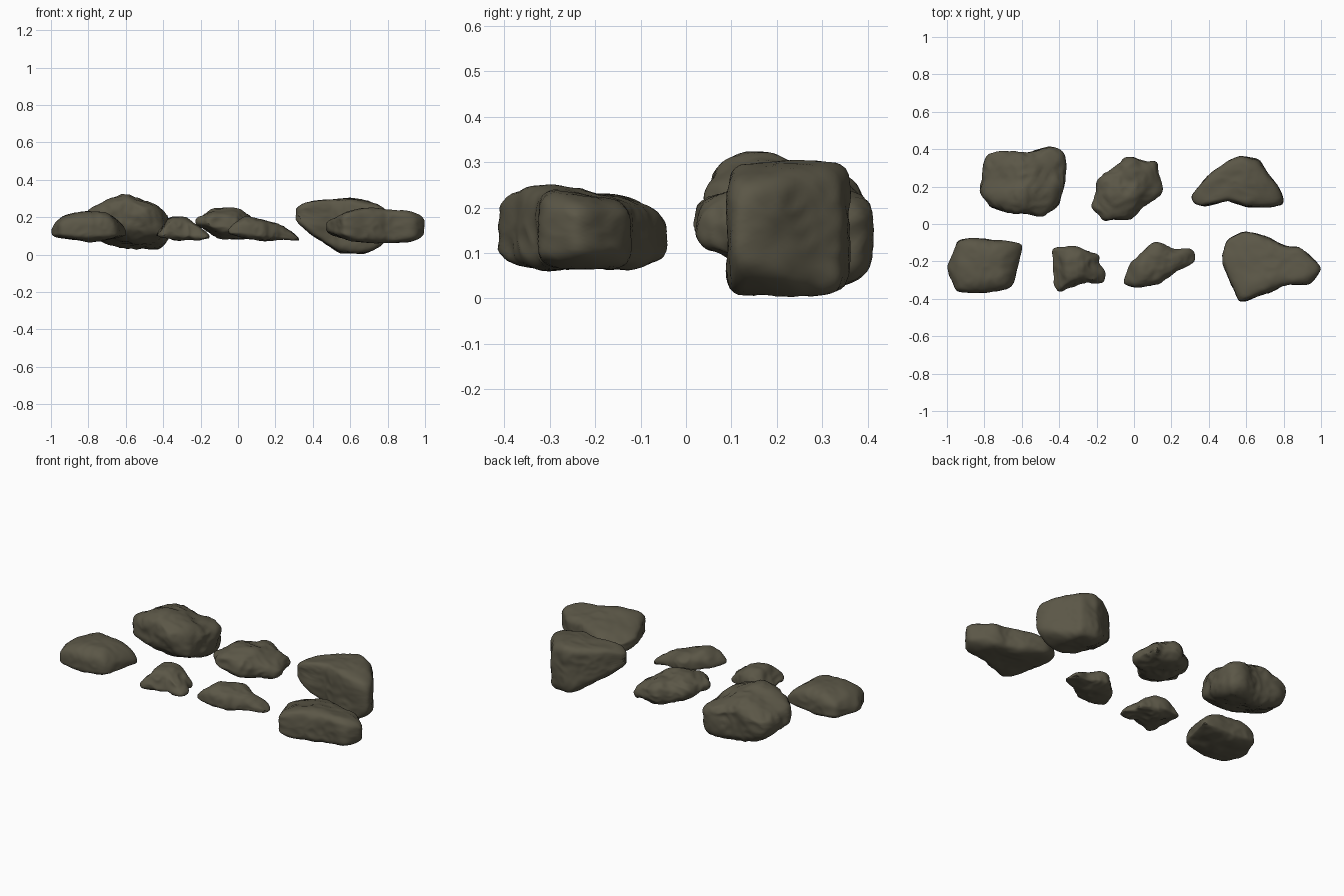
import bpy, bmesh, math
from mathutils import Vector, noise

if "Cube" in bpy.data.objects:
    bpy.data.objects.remove(bpy.data.objects["Cube"])

stone = bpy.data.materials.new("olive grey stone")
stone.use_nodes = True
colour = (0.105, 0.095, 0.063, 1)
stone.diffuse_color = colour
bsdf = stone.node_tree.nodes["Principled BSDF"]
bsdf.inputs["Base Color"].default_value = colour
bsdf.inputs["Roughness"].default_value = 0.9


def cross(a, b):
    return a[0] * b[1] - a[1] * b[0]


def reach(outline, d):
    """Distance from the centre to the outline along direction d."""
    best = 0
    for a, b in zip(outline, outline[1:] + outline[:1]):
        edge = b - a
        k = cross(d, edge)
        if abs(k) < 1e-9:
            continue
        t, u = cross(a, edge) / k, cross(a, d) / k
        if -1e-6 <= u <= 1 + 1e-6:
            best = max(best, t)
    return best


def height(profile, x):
    """Linear height along a list of (x, z) points."""
    if x <= profile[0][0]:
        return profile[0][1]
    for (xa, za), (xb, zb) in zip(profile, profile[1:]):
        if x <= xb:
            return za + (zb - za) * (x - xa) / (xb - xa)
    return profile[-1][1]


def rock(name, outline, top, bottom, boxy=3, slope=0, dip=0, rough=0.012, waist=0.5):
    """Rounded block filling a plan outline between a top and a bottom profile.
    slope and dip tilt the top and the underside from front to back."""
    xs, ys = zip(*outline)
    centre = Vector(((min(xs) + max(xs)) / 2, (min(ys) + max(ys)) / 2))
    plan = [Vector(p) - centre for p in outline]
    bm = bmesh.new()
    bmesh.ops.create_icosphere(bm, subdivisions=5, radius=1)
    for v in bm.verts:
        flat = math.hypot(v.co.x, v.co.y)
        d = Vector((v.co.x, v.co.y)) / flat if flat > 1e-6 else Vector((1, 0))
        swell = (flat ** boxy + abs(v.co.z) ** boxy) ** (-1 / boxy)
        p = d * reach(plan, d) * flat * swell
        h = v.co.z * swell
        x, y = centre + p
        hi, lo = height(top, x), height(bottom, x)
        middle = lo + (hi - lo) * waist
        if h > 0:
            z = middle + h * (hi - middle + slope * p.y)
        else:
            z = middle - h * (lo - middle + dip * p.y)
        v.co = (x, y, z)
    # Even out the corners, then add broad dents and fine chips
    for _ in range(3):
        bmesh.ops.smooth_vert(bm, verts=bm.verts, factor=0.5,
                              use_axis_x=True, use_axis_y=True, use_axis_z=True)
    bm.normal_update()
    moves = []
    for v in bm.verts:
        broad = noise.noise(v.co * 9)
        chip = abs(noise.noise(v.co * 19))
        moves.append(v.normal * rough * (broad - chip * 0.7 + 0.2))
    for v, m in zip(bm.verts, moves):
        v.co += m
    mesh = bpy.data.meshes.new(name)
    bm.to_mesh(mesh)
    bm.free()
    mesh.materials.append(stone)
    ob = bpy.data.objects.new(name, mesh)
    bpy.context.collection.objects.link(ob)
    bpy.ops.object.select_all(action="DESELECT")
    ob.select_set(True)
    bpy.context.view_layer.objects.active = ob
    bpy.ops.object.shade_smooth_by_angle(angle=math.radians(60))


# Front row
rock("front_right_slab",
     [(-1, -.23), (-.94, -.09), (-.88, -.07), (-.59, -.1), (-.6, -.15),
      (-.65, -.34), (-.78, -.37), (-.95, -.36)],
     [(-1, .16), (-.95, .21), (-.85, .23), (-.7, .23), (-.6, .16)],
     [(-1, .09), (-.8, .07), (-.6, .09)], boxy=3.4, waist=.3, rough=.008)

rock("front_small_rock",
     [(-.44, -.13), (-.33, -.12), (-.19, -.17), (-.19, -.22), (-.15, -.26),
      (-.16, -.32), (-.25, -.31), (-.4, -.36), (-.43, -.32)],
     [(-.44, .14), (-.37, .2), (-.27, .2), (-.15, .12)],
     [(-.44, .09), (-.3, .08), (-.15, .08)], boxy=2.6, waist=.25, rough=.015)

rock("front_middle_rock",
     [(-.06, -.32), (-.02, -.21), (.1, -.1), (.15, -.1), (.23, -.14),
      (.32, -.13), (.33, -.2), (.2, -.27), (.13, -.32), (-.02, -.34)],
     [(-.06, .16), (.03, .21), (.13, .19), (.25, .15), (.33, .1)],
     [(-.06, .1), (.1, .08), (.33, .07)], boxy=2.6, waist=.3, rough=.012)

rock("front_left_boulder",
     [(.47, -.2), (.49, -.09), (.58, -.04), (.68, -.06), (.82, -.12),
      (.9, -.13), (1.01, -.24), (.94, -.32), (.8, -.33), (.68, -.38),
      (.56, -.43), (.5, -.28)],
     [(.47, .2), (.58, .22), (.7, .24), (.9, .23), (1, .22)],
     [(.47, .11), (.6, .07), (.85, .06), (1, .08)],
     boxy=4.8, slope=-.15, rough=.01, waist=.45)

# Back row
rock("back_right_boulder",
     [(-.82, .18), (-.79, .37), (-.74, .39), (-.57, .38), (-.45, .41),
      (-.38, .38), (-.36, .22), (-.4, .1), (-.5, .05), (-.62, .05), (-.77, .09)],
     [(-.82, .24), (-.7, .28), (-.6, .31), (-.5, .28), (-.36, .25)],
     [(-.82, .09), (-.65, .06), (-.5, .04), (-.37, .03)],
     boxy=3.3, slope=-.17, dip=-.25, rough=.017, waist=.55)

rock("back_middle_rock",
     [(-.22, .09), (-.18, .24), (-.05, .36), (.02, .36), (.07, .33), (.13, .34),
      (.15, .18), (.06, .09), (0, .03), (-.16, .01)],
     [(-.22, .21), (-.13, .25), (0, .24), (.15, .17)],
     [(-.22, .15), (-.1, .09), (.15, .08)], boxy=2.7, rough=.017, waist=.45)

rock("back_left_block",
     [(.3, .15), (.4, .26), (.5, .34), (.57, .36), (.67, .34), (.73, .25),
      (.77, .2), (.81, .1), (.6, .09), (.5, .13), (.37, .09), (.32, .11)],
     [(.3, .25), (.36, .29), (.62, .3), (.8, .26)],
     [(.3, .18), (.42, .09), (.55, .01), (.67, 0), (.8, .05)],
     boxy=8, rough=.01)
